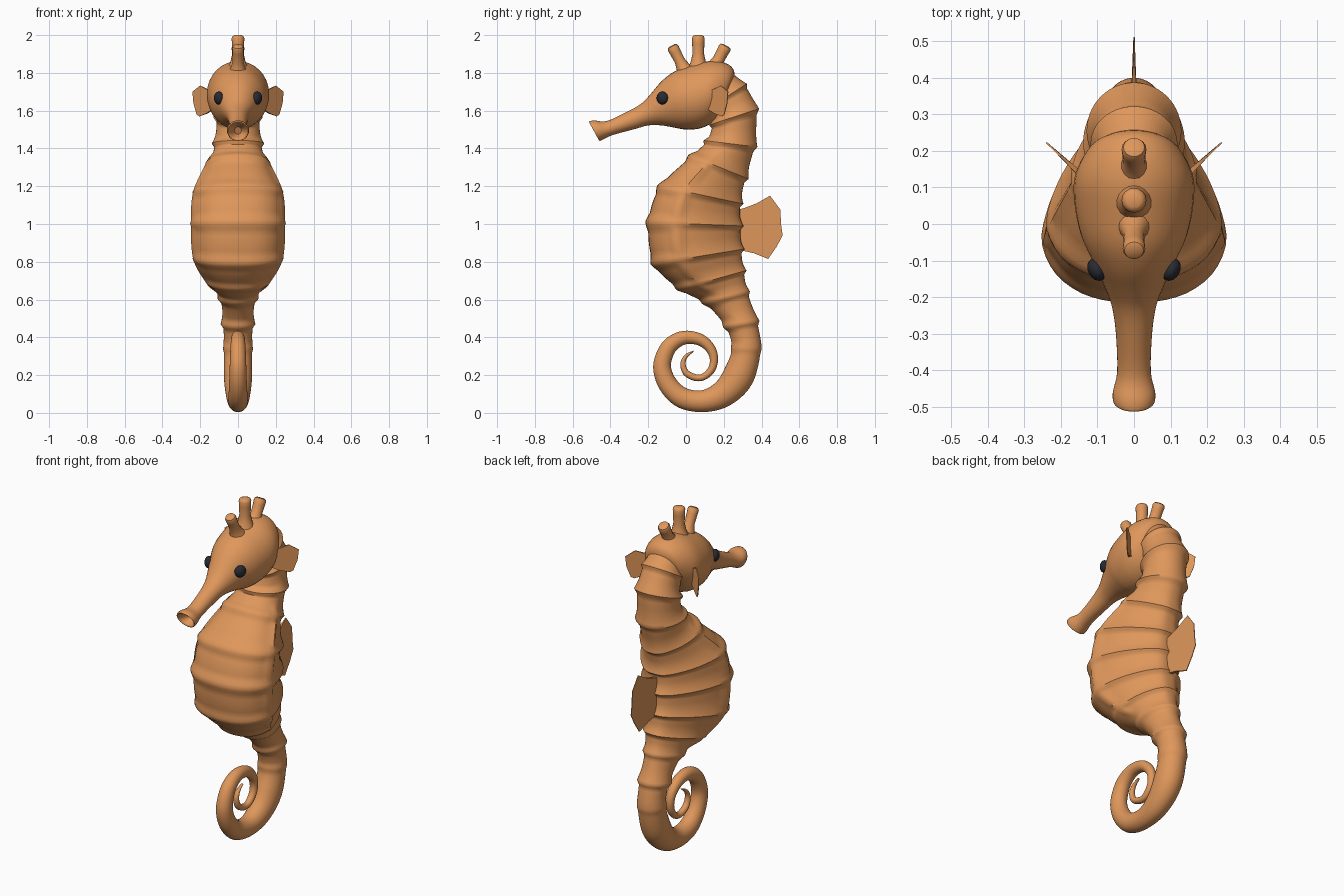
import bpy, bmesh, math
from mathutils import Vector

if "Cube" in bpy.data.objects:
    bpy.data.objects.remove(bpy.data.objects["Cube"])


def material(name, color):
    m = bpy.data.materials.new(name)
    m.diffuse_color = (*color, 1)
    m.use_nodes = True
    m.node_tree.nodes["Principled BSDF"].inputs["Base Color"].default_value = m.diffuse_color
    return m


SKIN = material("orange skin", (0.74, 0.31, 0.105))
DARK = material("dark eye", (0.022, 0.024, 0.032))


def make(name, verts, faces, mat=SKIN, angle=40):
    me = bpy.data.meshes.new(name)
    me.from_pydata(verts, [], faces)
    bm = bmesh.new()
    bm.from_mesh(me)
    bmesh.ops.recalc_face_normals(bm, faces=bm.faces)
    bm.to_mesh(me)
    bm.free()
    ob = bpy.data.objects.new(name, me)
    bpy.context.collection.objects.link(ob)
    me.materials.append(mat)
    bpy.ops.object.select_all(action='DESELECT')
    ob.select_set(True)
    bpy.context.view_layer.objects.active = ob
    bpy.ops.object.shade_smooth_by_angle(angle=math.radians(angle))
    return ob


def loft(name, rings, angle=40):
    n = len(rings[0])
    verts = [v for r in rings for v in r]
    faces = [(i * n + j, i * n + (j + 1) % n, (i + 1) * n + (j + 1) % n, (i + 1) * n + j)
             for i in range(len(rings) - 1) for j in range(n)]
    last = (len(rings) - 1) * n
    faces += [tuple(range(n)), tuple(range(last, last + n))]
    return make(name, verts, faces, angle=angle)


def spline(keys, s):
    """Smooth interpolation through a list of tuples, s in 0..len-1."""
    i = min(int(s), len(keys) - 2)
    t = s - i
    p0, p1, p2, p3 = (keys[max(0, min(len(keys) - 1, i + k))] for k in (-1, 0, 1, 2))
    return [0.5 * (2 * b + (c - a) * t + (2 * a - 5 * b + 4 * c - d) * t * t
                   + (3 * b - a - 3 * c + d) * t ** 3) for a, b, c, d in zip(p0, p1, p2, p3)]


# Body: front point, back point, half width, belly shape, rib height
body = [
    (.13, 1.69, .23, 1.81, .09, 0, .0),
    (.13, 1.62, .31, 1.735, .105, 0, .014),
    (.14, 1.53, .37, 1.605, .112, 0, .018),
    (.11, 1.44, .36, 1.41, .122, .2, .018),
    (.03, 1.36, .315, 1.245, .155, .8, .018),
    (-.135, 1.20, .287, 1.11, .222, 1, .018),
    (-.198, 1.01, .287, .99, .235, 1, .018),
    (-.17, .79, .292, .865, .222, 1, .018),
    (-.035, .655, .305, .75, .152, .8, .016),
    (.10, .58, .325, .64, .095, .3, .014),
    (.21, .455, .375, .485, .078, 0, .014),
    (.242, .34, .395, .335, .074, 0, .005),
]
# Curled tail: centre and radius
tail = [(.315, .335, .08), (.275, .19, .083), (.195, .1, .071), (.09, .062, .058),
        (-.02, .08, .055), (-.095, .15, .051), (-.127, .245, .047), (-.10, .335, .043),
        (-.05, .383, .039), (.01, .40, .035), (.08, .385, .031), (.13, .34, .026),
        (.148, .285, .022), (.135, .23, .02), (.095, .192, .018), (.05, .187, .018),
        (.0, .213, .017), (-.016, .26, .014), (.0, .3, .01), (.04, .327, .003)]
for k in range(1, len(tail)):
    y, z, r = tail[k]
    a, b = tail[k - 1], tail[min(k + 1, len(tail) - 1)]
    t = Vector((b[0] - a[0], b[1] - a[1])).normalized()
    body.append((y + t.y * r, z - t.x * r, y - t.y * r, z + t.x * r, r * .85 + .004, 0, 0))

# Half outline of the belly section: (front-to-back fraction, width fraction)
belly = [(0, 0), (.012, .32), (.06, .62), (.16, .87), (.31, 1), (.46, .95),
         (.62, .82), (.78, .63), (.92, .40), (.99, .2), (1, 0)]


def body_ring(s, n=56):
    yf, zf, yb, zb, w, b, amp = spline(body, s)
    t = s - math.floor(s + 1e-6)
    saw = max(0, 1 - t / .17) if t < .35 else max(0, (t - .45) / .55) ** 2
    bar = max(0, 1 - min(t, 1 - t) / .2) ** .6
    ring = []
    for j in range(n):
        a = 2 * math.pi * j / n
        side = 1 if a <= math.pi else -1
        h = a if side == 1 else 2 * math.pi - a
        bu, bx = spline(belly, h / math.pi * 10)
        u = (1 - math.cos(h)) / 2 * (1 - b) + bu * b
        x = math.sin(h) * (1 - b) + bx * b
        # raised ribs, thin across the belly, plus a ridge down each side
        f = min(1, max(0, (u - .25) / .15))
        rib = amp * (saw * f + bar * (1 - f))
        if b > .5:
            rib = max(rib, .016 * min(1, (b - .5) / .25) * math.exp(-((u - .31) / .055) ** 2))
        ln = math.hypot(yb - yf, zb - zf)
        d = Vector(((u - .4) * ln, x * w)).normalized() * rib
        u += d.x / ln
        ring.append((side * (x * w + d.y), yf + (yb - yf) * u, zf + (zb - zf) * u))
    return ring


rings, steps = [], 12
for k in range(len(body) - 1):
    m = steps if k < 12 else 5
    rings += [body_ring(k + i / m) for i in range(m)]
rings.append(body_ring(len(body) - 1))
loft("body_and_tail", rings, 50)

# Head and snout: top point, bottom point, half width (starts inside the mouth)
head = [(-.44, 1.515, -.42, 1.475, .018), (-.50, 1.532, -.457, 1.455, .045),
        (-.513, 1.542, -.458, 1.44, .056), (-.485, 1.548, -.435, 1.45, .058),
        (-.42, 1.545, -.385, 1.472, .046), (-.32, 1.59, -.27, 1.503, .05),
        (-.24, 1.635, -.2, 1.522, .062), (-.19, 1.685, -.13, 1.522, .085),
        (-.13, 1.755, -.06, 1.51, .115), (-.06, 1.808, .0, 1.5, .145),
        (.03, 1.84, .07, 1.505, .162), (.12, 1.862, .13, 1.53, .163),
        (.2, 1.855, .17, 1.565, .138), (.25, 1.82, .2, 1.62, .10), (.26, 1.75, .22, 1.7, .03)]


def head_ring(s, n=32):
    yt, zt, yb, zb, w = spline(head, s)
    out = []
    for j in range(n):
        a = 2 * math.pi * j / n
        u = (1 - math.cos(a)) / 2
        out.append((w * math.sin(a), yt + (yb - yt) * u, zt + (zb - zt) * u))
    return out


loft("head", [head_ring(i / 4) for i in range(4 * (len(head) - 1) + 1)])


# Crown knobs: slightly flared stubs with rounded tips
def knob(name, base, tip, r):
    base, tip = Vector(base), Vector(tip)
    axis = tip - base
    up = axis.normalized()
    side = Vector((1, 0, 0))
    other = up.cross(side)
    prof = [(0, 1.7), (.2, 1.2), (.45, .9), (.75, .95), (.9, 1), (.97, .85), (1, .55)]
    loft(name, [[base + axis * t + (side * math.cos(a) + other * math.sin(a)) * r * q
                 for a in (2 * math.pi * j / 16 for j in range(16))] for t, q in prof])


knob("front_crown_knob", (0, .0, 1.80), (0, -.075, 1.945), .031)
knob("middle_crown_knob", (0, .065, 1.82), (0, .065, 2.0), .034)
knob("rear_crown_knob", (0, .14, 1.81), (0, .212, 1.945), .034)


# Thin fins: outline points with a half thickness each
def fin(name, pts, normal):
    n = len(pts)
    nv = Vector(normal).normalized()
    verts = [Vector(p[:3]) + nv * p[3] * s for s in (1, -1) for p in pts]
    faces = [tuple(range(n)), tuple(range(2 * n - 1, n - 1, -1))]
    faces += [(i, (i + 1) % n, n + (i + 1) % n, n + i) for i in range(n)]
    make(name, verts, faces, angle=20)


fin("back_fin", [(0, .25, 1.07, .012), (0, .31, 1.085, .01), (0, .375, 1.11, .007),
                 (0, .445, 1.15, .002), (0, .50, 1.075, .002), (0, .503, 1.0, .002),
                 (0, .512, .94, .002), (0, .48, .88, .002), (0, .435, .815, .002),
                 (0, .36, .845, .007), (0, .25, .87, .012)], (1, 0, 0))
for s, label in ((1, "right"), (-1, "left")):
    outline = [(.125, 1.70, .01), (.165, 1.715, .006), (.20, 1.732, .003), (.222, 1.715, .002),
               (.24, 1.70, .002), (.235, 1.64, .002), (.218, 1.58, .002), (.205, 1.57, .002),
               (.165, 1.585, .006), (.125, 1.61, .01)]
    fin(label + "_cheek_fin", [(s * x, .14 + (x - .15) * .92, z, h) for x, z, h in outline],
        (s * .68, -.73, 0))
    # Eyes
    bpy.ops.mesh.primitive_uv_sphere_add(segments=20, ring_count=12, radius=.034,
                                         location=(s * .102, -.125, 1.667))
    eye = bpy.context.object
    eye.name = label + "_eye"
    eye.scale = (.7, .95, 1)
    eye.rotation_euler = (0, 0, s * -.5)
    eye.data.materials.append(DARK)
    bpy.ops.object.shade_smooth()
